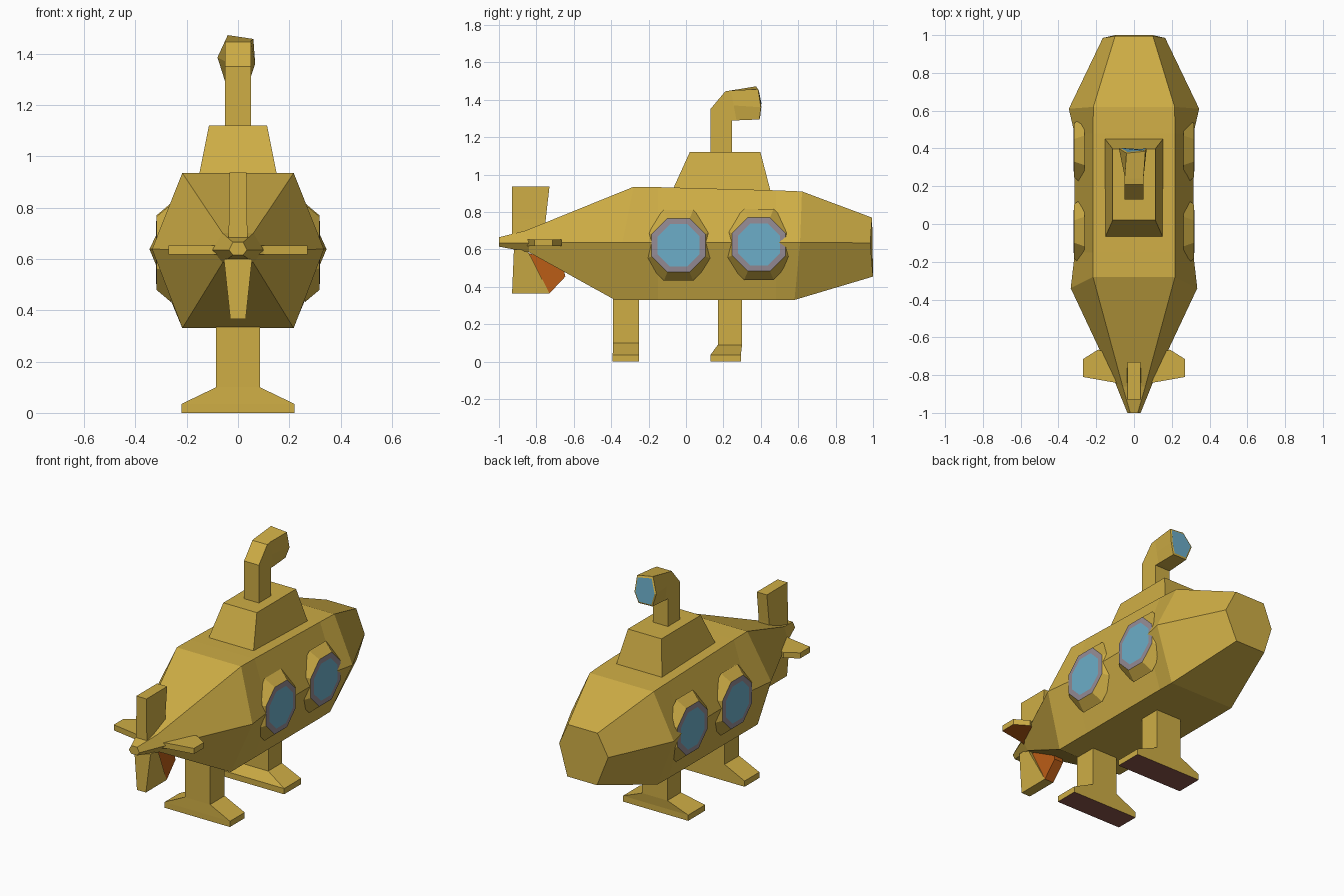
import bpy, bmesh, math

if "Cube" in bpy.data.objects:
    bpy.data.objects.remove(bpy.data.objects["Cube"])


def material(name, rgb):
    m = bpy.data.materials.new(name)
    m.diffuse_color = (*rgb, 1)
    m.use_nodes = True
    m.node_tree.nodes["Principled BSDF"].inputs["Base Color"].default_value = m.diffuse_color
    return m


YELLOW = material("hull_yellow", (0.62, 0.42, 0.06))
BLUE = material("window_blue", (0.15, 0.42, 0.58))
GREY = material("rim_grey", (0.30, 0.26, 0.30))
ORANGE = material("rudder_orange", (0.50, 0.11, 0.008))
BROWN = material("sole_brown", (0.26, 0.09, 0.07))


def loft(name, rings, mats=(YELLOW,), rule=None):
    """Skin a list of equal-sized point rings and cap both ends."""
    bm = bmesh.new()
    vs = [[bm.verts.new(p) for p in r] for r in rings]
    n = len(rings[0])
    for a, b in zip(vs, vs[1:]):
        for i in range(n):
            j = (i + 1) % n
            bm.faces.new((a[i], a[j], b[j], b[i]))
    bm.faces.new(vs[0])
    bm.faces.new(vs[-1])
    bmesh.ops.recalc_face_normals(bm, faces=bm.faces[:])
    if rule:
        for f in bm.faces:
            f.material_index = rule(f)
    me = bpy.data.meshes.new(name)
    bm.to_mesh(me)
    bm.free()
    for m in mats:
        me.materials.append(m)
    ob = bpy.data.objects.new(name, me)
    bpy.context.collection.objects.link(ob)
    return ob


def rect(z, hx, y0, y1):
    return [(-hx, y0, z), (hx, y0, z), (hx, y1, z), (-hx, y1, z)]


# Hull: six-sided sections (y top/mid/bottom, x top/mid, z top/mid/bottom)
def hull_ring(yt, ym, yb, xt, xm, zt, zm, zb):
    return [(xt, yt, zt), (xm, ym, zm), (xt, yb, zb),
            (-xt, yb, zb), (-xm, ym, zm), (-xt, yt, zt)]


loft("hull", [hull_ring(*s) for s in (
    (-1, -1, -1, .02, .035, .665, .635, .615),
    (-.86, -.84, -.84, .06, .10, .70, .635, .585),
    (-.28, -.34, -.38, .217, .335, .935, .638, .33),
    (-.15, -.15, -.15, .217, .313, .933, .638, .33),
    (.48, .48, .48, .217, .315, .916, .638, .33),
    (.62, .61, .58, .215, .345, .91, .638, .33),
    (.995, .985, 1.0, .10, .165, .77, .635, .455))])


# Portholes: yellow flared seat, grey rim, blue pane
def disc(x, cy, cz, r, n=8):
    return [(x, cy + r * math.cos(math.tau * (i + .5) / n),
             cz + r * math.sin(math.tau * (i + .5) / n)) for i in range(n)]


for side, s in (("right", 1), ("left", -1)):
    for label, cy, cz in (("front", -.04, .622), ("rear", .39, .627)):
        loft(f"porthole_{label}_{side}", [
            disc(s * .262, cy, cz, .205), disc(s * .317, cy, cz, .155),
            disc(s * .319, cy, cz, .122)], (YELLOW, GREY, BLUE),
            lambda f: 0 if abs(f.normal.x) < .9 or abs(f.calc_center_median().x) < .3
            else (2 if len(f.verts) > 4 else 1))

# Conning tower
loft("tower", [rect(.90, .157, -.08, .455), rect(1.12, .113, .02, .398)])


# Periscope: bent square tube opening into a lopsided head with a lens
def tube_ring(outer, inner, h=.05):
    mid = [(a + b) / 2 for a, b in zip(outer, inner)]
    return [(-h, *outer), (h, *outer), (h, *mid), (h, *inner), (-h, *inner), (-h, *mid)]


head = [(-.04, .375, 1.472), (.06, .385, 1.457), (.067, .40, 1.36),
        (.045, .392, 1.295), (-.048, .39, 1.297), (-.08, .40, 1.385)]
c = [sum(p[k] for p in head) / 6 for k in range(3)]
lens = [tuple(c[k] + (p[k] - c[k]) * .88 + (.004 if k == 1 else 0) for k in range(3))
        for p in head]
loft("periscope", [
    tube_ring((.13, 1.10), (.245, 1.10)), tube_ring((.13, 1.35), (.245, 1.29)),
    tube_ring((.21, 1.445), (.25, 1.29)), tube_ring((.24, 1.45), (.27, 1.29)),
    head, lens], (YELLOW, BLUE),
    lambda f: 1 if len(f.verts) == 6 and f.calc_center_median().z > 1.2 else 0)

# Legs with flared feet and brown soles
for name, p0, p1, f0, f1 in (("front_leg", -.39, -.25, -.392, -.25),
                             ("rear_leg", .17, .30, .13, .293)):
    loft(name, [rect(0, .22, f0, f1), rect(.035, .22, f0, f1),
                rect(.09 if f0 > 0 else .10, .085, p0, p1), rect(.36, .085, p0, p1)],
         (YELLOW, BROWN), lambda f: 1 if f.normal.z < -.9 else 0)

# Tail: upper and lower fins
loft("upper_fin", [rect(.62, .04, -.93, -.76), rect(.76, .035, -.93, -.75),
                   rect(.936, .034, -.93, -.73)])
loft("lower_fin", [rect(.365, .03, -.93, -.73), rect(.60, .055, -.92, -.85)])


# Orange leading wedge of the lower fin
def wedge(x):
    return [(x, y, z) for y, z in ((-.84, .58), (-.73, .365), (-.645, .455), (-.66, .52))]


loft("rudder_wedge", [wedge(-.03), wedge(.03)], (ORANGE,))

# Side fins with orange undersides
outline = ((.03, -.88), (.10, -.84), (.27, -.81), (.27, -.715), (.19, -.665), (.03, -.72))
for side, s in (("right", 1), ("left", -1)):
    loft(f"side_fin_{side}", [[(s * x, y, z) for x, y in outline] for z in (.618, .652)],
         (YELLOW, ORANGE), lambda f: 1 if f.normal.z < -.9 else 0)
